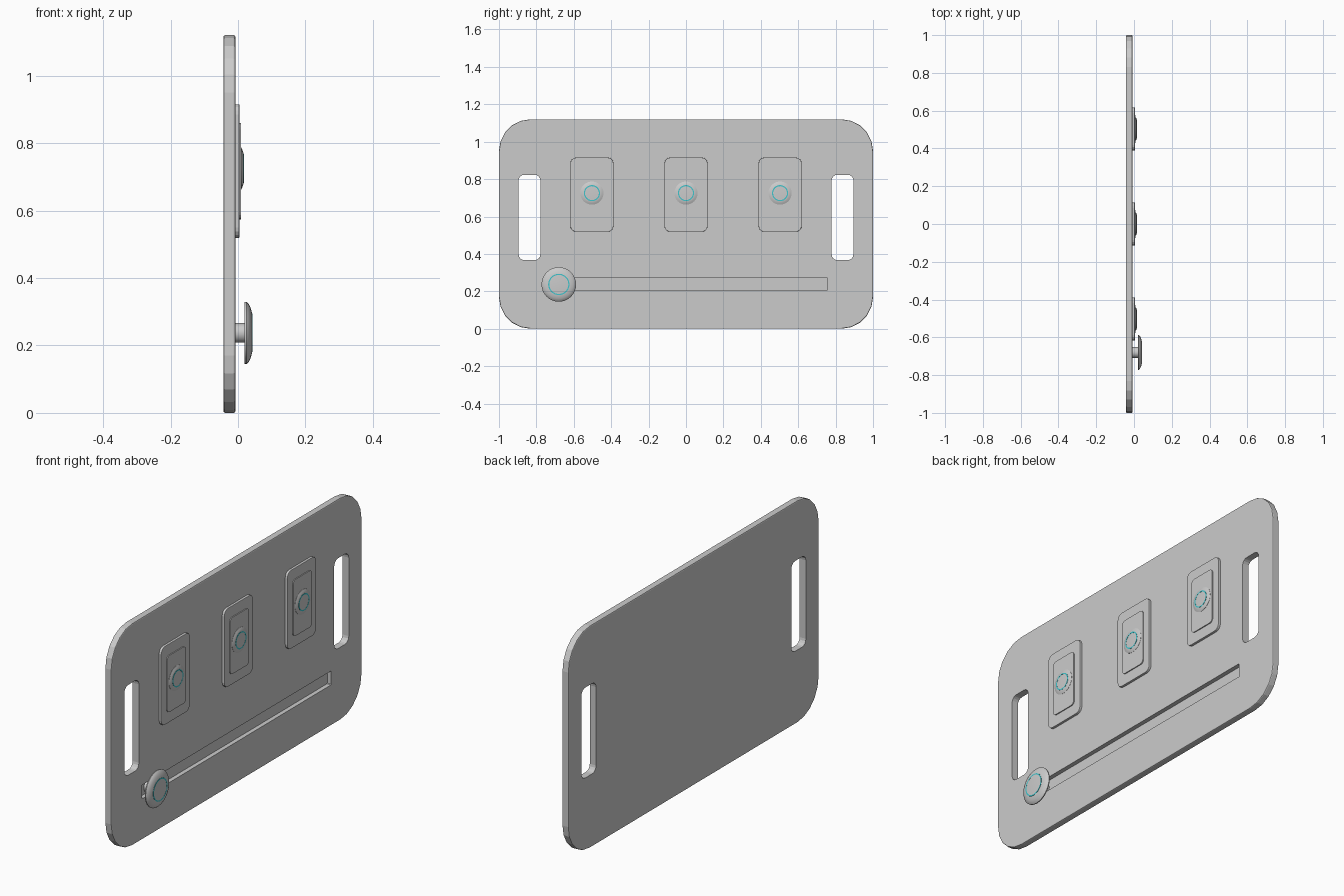
import bpy, bmesh
from math import cos, sin, pi

if "Cube" in bpy.data.objects:
    bpy.data.objects.remove(bpy.data.objects["Cube"])

teal = bpy.data.materials.new("teal")
teal.diffuse_color = (0.05, 0.55, 0.6, 1)
teal.use_nodes = True
teal.node_tree.nodes["Principled BSDF"].inputs["Base Color"].default_value = teal.diffuse_color


def add(name, bm, smooth=False):
    bmesh.ops.recalc_face_normals(bm, faces=bm.faces)
    me = bpy.data.meshes.new(name)
    bm.to_mesh(me)
    bm.free()
    ob = bpy.data.objects.new(name, me)
    bpy.context.collection.objects.link(ob)
    if smooth:
        bpy.ops.object.select_all(action='DESELECT')
        ob.select_set(True)
        bpy.context.view_layer.objects.active = ob
        bpy.ops.object.shade_smooth_by_angle(angle=0.6)
    return ob


def slab(name, x0, x1, yc, zc, w, h, r, seg=4, bevel=0.0):
    """Rounded rectangle in the yz plane, extruded along x."""
    bm = bmesh.new()
    pts = []
    for k, (sy, sz) in enumerate([(1, 1), (-1, 1), (-1, -1), (1, -1)]):
        for i in range(seg + 1):
            a = k * pi / 2 + i * pi / 2 / seg
            pts.append((yc + sy * (w / 2 - r) + r * cos(a),
                        zc + sz * (h / 2 - r) + r * sin(a)))
    rings = [[bm.verts.new((x, y, z)) for y, z in pts] for x in (x0, x1)]
    n = len(pts)
    caps = [bm.faces.new(rings[0]), bm.faces.new(rings[1])]
    for i in range(n):
        j = (i + 1) % n
        bm.faces.new((rings[0][i], rings[0][j], rings[1][j], rings[1][i]))
    bmesh.ops.recalc_face_normals(bm, faces=bm.faces)
    if bevel:
        edges = list({e for f in caps for e in f.edges})
        bmesh.ops.bevel(bm, geom=edges, offset=bevel, segments=2,
                        profile=0.5, affect='EDGES')
    return add(name, bm)


def lathe(name, yc, zc, profile, closed=False, steps=32):
    """Revolve (x, radius) points about an axis parallel to x."""
    bm = bmesh.new()
    rings = []
    for x, r in profile:
        rings.append([bm.verts.new((x, yc + r * cos(2 * pi * i / steps),
                                    zc + r * sin(2 * pi * i / steps)))
                      for i in range(steps)])
    pairs = list(zip(rings, rings[1:]))
    if closed:
        pairs.append((rings[-1], rings[0]))
    else:
        bm.faces.new(rings[0])
        bm.faces.new(rings[-1])
    for a, b in pairs:
        for i in range(steps):
            j = (i + 1) % steps
            bm.faces.new((a[i], a[j], b[j], b[i]))
    return add(name, bm, smooth=True)


def glow_ring(name, yc, zc, x, r, w):
    ob = lathe(name, yc, zc, [(x - 0.003, r - w), (x + 0.0006, r - w),
                              (x + 0.0006, r + w), (x - 0.003, r + w)], True)
    ob.data.materials.append(teal)


# back plate
BACK, FACE = -0.043, -0.008
plate = slab("back_plate", BACK, FACE, 0, 0.56, 2.0, 1.12, 0.17, 5, 0.005)

# hand holes and slider groove
cutters = [slab("hand_hole_cutter", -0.1, 0.1, s * 0.837, 0.595, 0.116, 0.456, 0.03)
           for s in (-1, 1)]
cutters.append(slab("groove_cutter", FACE - 0.022, 0.1, 0, 0.24, 1.51, 0.07, 0.003, 1))
bpy.context.view_layer.objects.active = plate
for c in cutters:
    m = plate.modifiers.new("cut", 'BOOLEAN')
    m.operation = 'DIFFERENCE'
    m.solver = 'EXACT'
    m.object = c
    bpy.ops.object.modifier_apply(modifier=m.name)
    bpy.data.objects.remove(c)

# three button panels
for i, y in enumerate((-0.503, 0, 0.503)):
    slab(f"panel_{i}", FACE - 0.002, 0.004, y, 0.717, 0.23, 0.396, 0.03, 4, 0.002)
    slab(f"panel_inset_{i}", 0.002, 0.009, y, 0.717, 0.15, 0.286, 0.02, 4)
    lathe(f"button_{i}", y, 0.725,
          [(0.005, 0.062), (0.010, 0.062), (0.0135, 0.054), (0.016, 0.046),
           (0.0168, 0.035)])
    glow_ring(f"button_ring_{i}", y, 0.725, 0.0166, 0.040, 0.003)

# slider stem and knob
KY, KZ = -0.68, 0.237
lathe("slider_stem", KY, KZ, [(FACE - 0.022, 0.029), (0.024, 0.029)])
lathe("slider_knob", KY, KZ,
      [(0.020, 0.092), (0.025, 0.0925), (0.031, 0.087), (0.037, 0.076),
       (0.041, 0.062), (0.0424, 0.050)])
glow_ring("slider_ring", KY, KZ, 0.0421, 0.054, 0.003)
